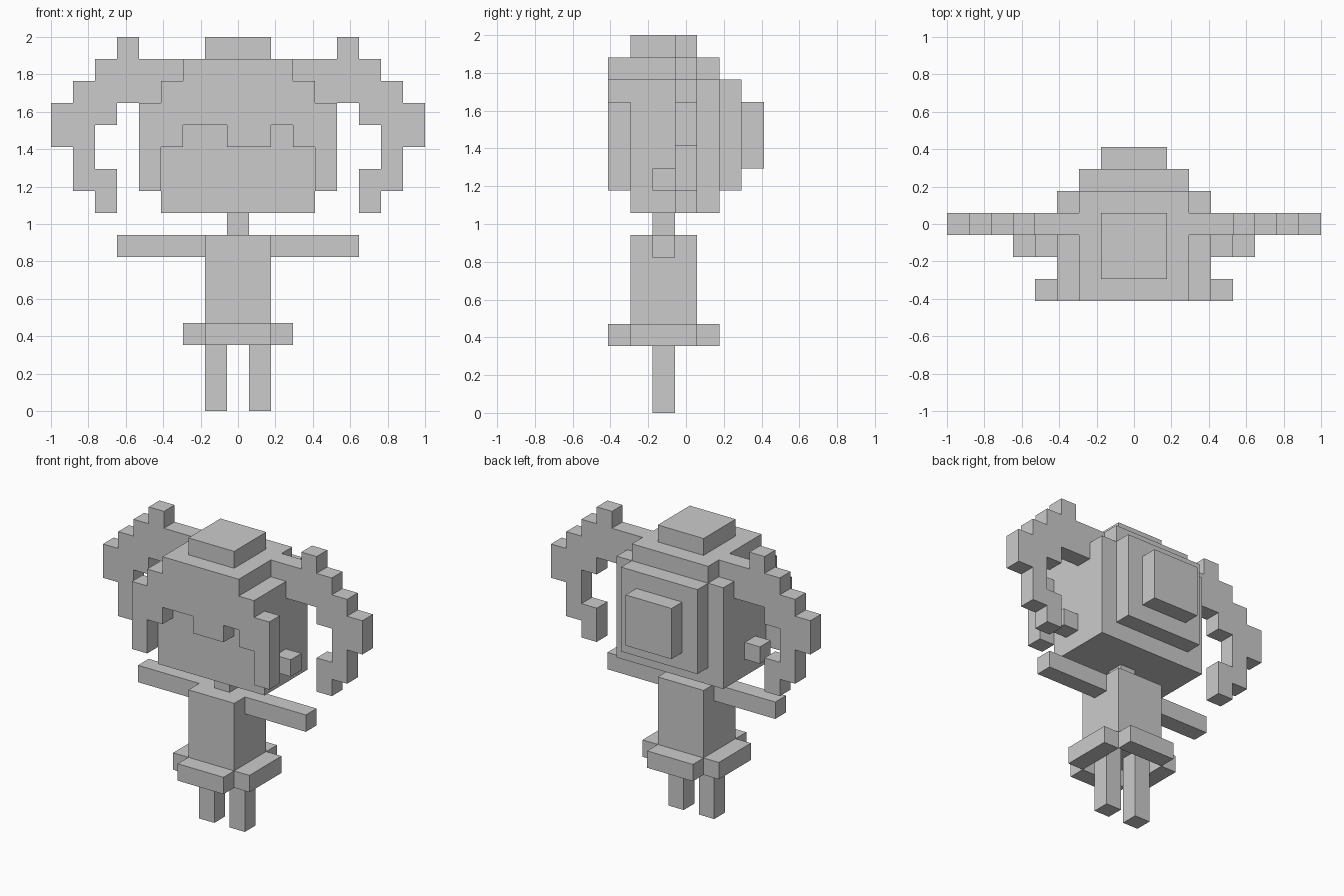
import bpy, bmesh
from mathutils import Vector

if "Cube" in bpy.data.objects:
    bpy.data.objects.remove(bpy.data.objects["Cube"])

U = 2 / 17  # size of one cube cell


def box(x, y, z):
    """Cells in inclusive (low, high) ranges."""
    return {(i, j, k) for i in range(x[0], x[1] + 1)
            for j in range(y[0], y[1] + 1) for k in range(z[0], z[1] + 1)}


def mirror(cells):
    return {(-i, j, k) for i, j, k in cells}


parts = {}

# Legs and ring-shaped skirt
leg = box((1, 1), (-1, -1), (0, 3))
parts["right_leg"], parts["left_leg"] = leg, mirror(leg)
parts["skirt"] = (box((-1, 1), (-3, -3), (3, 3)) | box((-1, 1), (1, 1), (3, 3))
                  | box((2, 2), (-2, 0), (3, 3)) | box((-2, -2), (-2, 0), (3, 3)))

# Torso, arms, neck
parts["torso"] = box((-1, 1), (-2, 0), (4, 7))
arm = box((2, 5), (-1, -1), (7, 7))
parts["right_arm"], parts["left_arm"] = arm, mirror(arm)
parts["neck"] = box((0, 0), (-1, -1), (8, 8))

# Head with stepped crown and back
parts["head"] = (box((-3, 3), (-2, 1), (9, 14)) | box((-2, 2), (-2, 1), (15, 15))
                 | box((-1, 1), (-2, 0), (16, 16))
                 | box((-2, 2), (2, 2), (10, 14)) | box((-1, 1), (3, 3), (11, 13)))
ear = {(4, -1, 10)}
parts["right_ear"], parts["left_ear"] = ear, mirror(ear)

# Fringe with notches, and side locks
lock = box((4, 4), (-3, -3), (10, 13))
parts["fringe"] = ((box((-3, 3), (-3, -3), (12, 14)) | box((-2, 2), (-3, -3), (15, 15))
                    | lock | mirror(lock)) - {(-2, -3, 12), (-1, -3, 12), (2, -3, 12)})

# Curled pigtails: row -> x range
rows = {16: (5, 5), 15: (3, 6), 14: (4, 7), 13: (6, 8), 12: (7, 8),
        11: (7, 7), 10: (6, 7), 9: (6, 6)}
tail = set().union(*(box(r, (0, 0), (k, k)) for k, r in rows.items()))
parts["right_pigtail"], parts["left_pigtail"] = tail, mirror(tail)

solid = set().union(*parts.values())
grey = bpy.data.materials.new("grey")
grey.diffuse_color = (0.6, 0.6, 0.6, 1)
grey.use_nodes = True
grey.node_tree.nodes["Principled BSDF"].inputs["Base Color"].default_value = grey.diffuse_color


def build(name, cells):
    """Skin the exposed cell sides and merge flat areas."""
    bm = bmesh.new()
    for c in sorted(cells):
        for axis in range(3):
            for s in (-1, 1):
                n = list(c)
                n[axis] += s
                if tuple(n) in solid:
                    continue
                a, b = (axis + 1) % 3, (axis + 2) % 3
                quad = []
                for da, db in ((-1, -1), (1, -1), (1, 1), (-1, 1)):
                    p = Vector(c)
                    p[axis] += s / 2
                    p[a] += da / 2
                    p[b] += db / 2
                    p.z += 0.5
                    quad.append(bm.verts.new(p * U))
                bm.faces.new(quad if s > 0 else quad[::-1])
    bmesh.ops.remove_doubles(bm, verts=bm.verts, dist=1e-4)
    bmesh.ops.dissolve_limit(bm, angle_limit=0.01, verts=bm.verts, edges=bm.edges)
    me = bpy.data.meshes.new(name)
    bm.to_mesh(me)
    bm.free()
    me.materials.append(grey)
    bpy.context.collection.objects.link(bpy.data.objects.new(name, me))


for name, cells in parts.items():
    build(name, cells)
